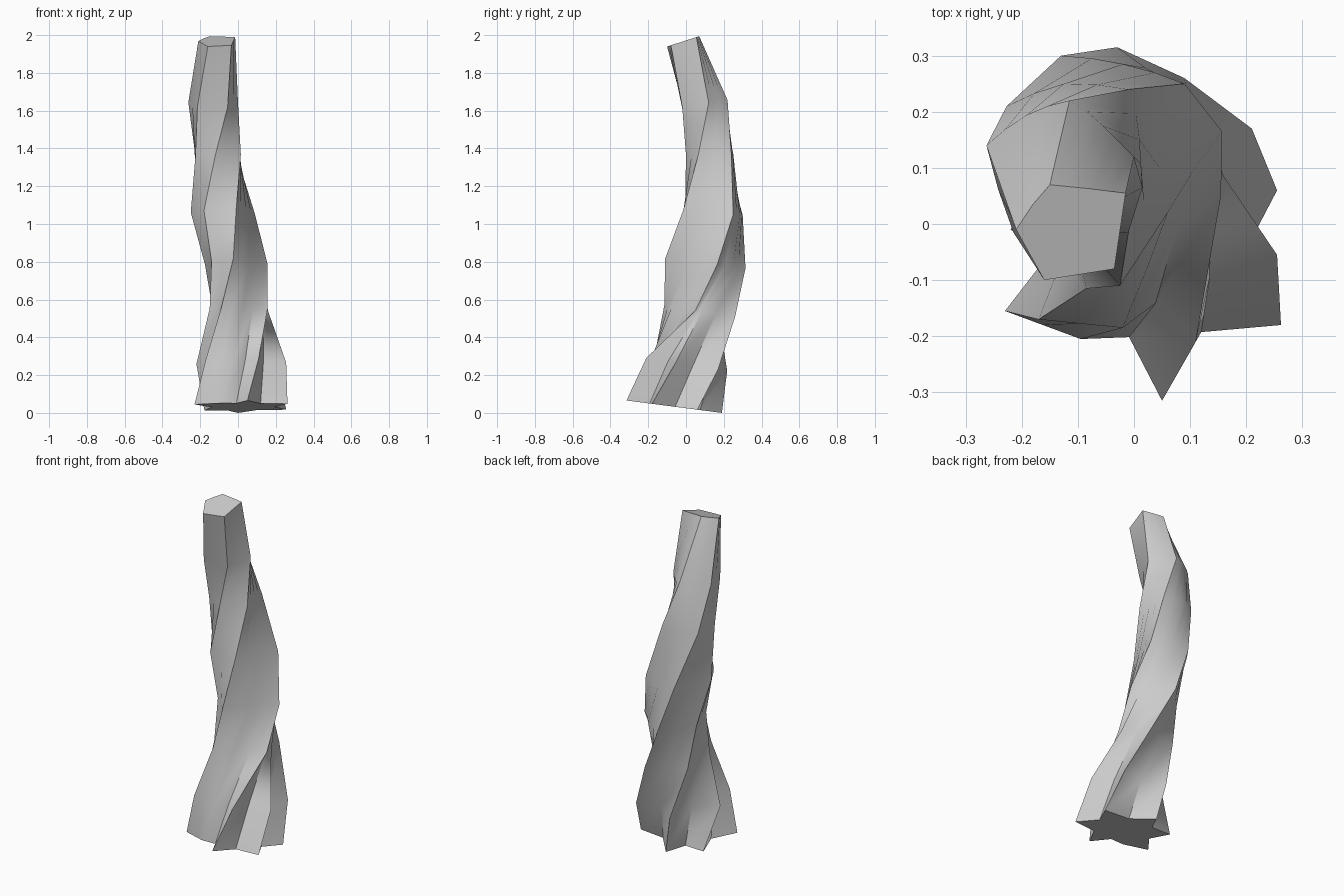
import bpy, bmesh, math
from mathutils import Vector

if "Cube" in bpy.data.objects:
    bpy.data.objects.remove(bpy.data.objects["Cube"])

# Each ridge twists counter-clockwise from root flare to cut top: (x, y) per ring
ridges = [
    [(.05, -.315), (.11, -.21), (.155, .05), (.157, .165), (.09, .25), (-.01, .24), (-.115, .22), (-.15, .07)],
    [(.262, -.18), (.255, -.055), (.16, .085), (.075, .25), (-.02, .285), (-.125, .25), (-.19, .195), (-.18, .035)],
    [(.255, .06), (.21, .17), (.09, .26), (-.03, .315), (-.13, .30), (-.227, .21), (-.263, .14), (-.21, -.01)],
    [(.0, .19), (-.045, .218), (-.13, .17), (-.175, .15), (-.25, .12), (-.225, .05), (-.215, -.015), (-.16, -.10)],
    [(-.178, .09), (-.22, -.01), (-.15, -.01), (-.14, .01), (-.18, -.005), (-.12, 0), (-.055, -.02), (-.035, -.08)],
    [(-.23, -.155), (-.17, -.17), (-.085, -.115), (-.025, -.11), (-.01, -.015), (.015, .065), (0, .12), (-.015, .055)],
    [(-.095, -.205), (-.02, -.185), (.025, -.075), (.06, .02), (.045, .10), (.01, .15), (-.055, .175), (-.08, .063)],
]
SHOULDER = 5    # no groove between this ridge and the next
heights = [.036, .27, .55, .80, 1.07, 1.38, 1.65, 1.983]
slopes = [-.13, -.16, -.16, -.12, -.08, .03, .15, .32]   # ring tilt along y
pulls = [.72, .70, .86, .97, 1.02, 1.03, 1.03, 1]        # groove depth between ridges

bm = bmesh.new()
rings = []
for k, h in enumerate(heights):
    tips = [Vector(r[k]) for r in ridges]
    c = sum(tips[:6], Vector((0, 0))) / 6
    pts = []
    for i, t in enumerate(tips):
        mid = (t + tips[(i + 1) % len(tips)]) / 2
        pull = 1 if i == SHOULDER else pulls[k]
        pts += [t, c + (mid - c) * pull]
    # end rings tilt about the origin, inner rings about the spine
    y0 = 0 if k in (0, len(heights) - 1) else c.y
    rings.append([bm.verts.new((p.x, p.y, h + slopes[k] * (p.y - y0))) for p in pts])

# Trunk sides and flat ends
n = len(rings[0])
for a, b in zip(rings, rings[1:]):
    for i in range(n):
        j = (i + 1) % n
        bm.faces.new((a[i], a[j], b[j], b[i]))
bm.faces.new(rings[0][::-1])
bm.faces.new(rings[-1])
low = min(v.co.z for v in bm.verts)
for v in bm.verts:
    v.co.z -= low
bmesh.ops.recalc_face_normals(bm, faces=bm.faces)

# Smooth along the bark, sharp on steep ridges and at the cut ends
level = {v: k for k, ring in enumerate(rings) for v in ring}
last = len(rings) - 1
for f in bm.faces:
    f.smooth = True
for e in bm.edges:
    a, b = (level[v] for v in e.verts)
    if a == b:
        e.smooth = a not in (0, last)
    else:
        e.smooth = e.calc_face_angle(0) < math.radians(45)

mesh = bpy.data.meshes.new("twisted_trunk")
bm.to_mesh(mesh)
bm.free()
trunk = bpy.data.objects.new("twisted_trunk", mesh)
bpy.context.collection.objects.link(trunk)
